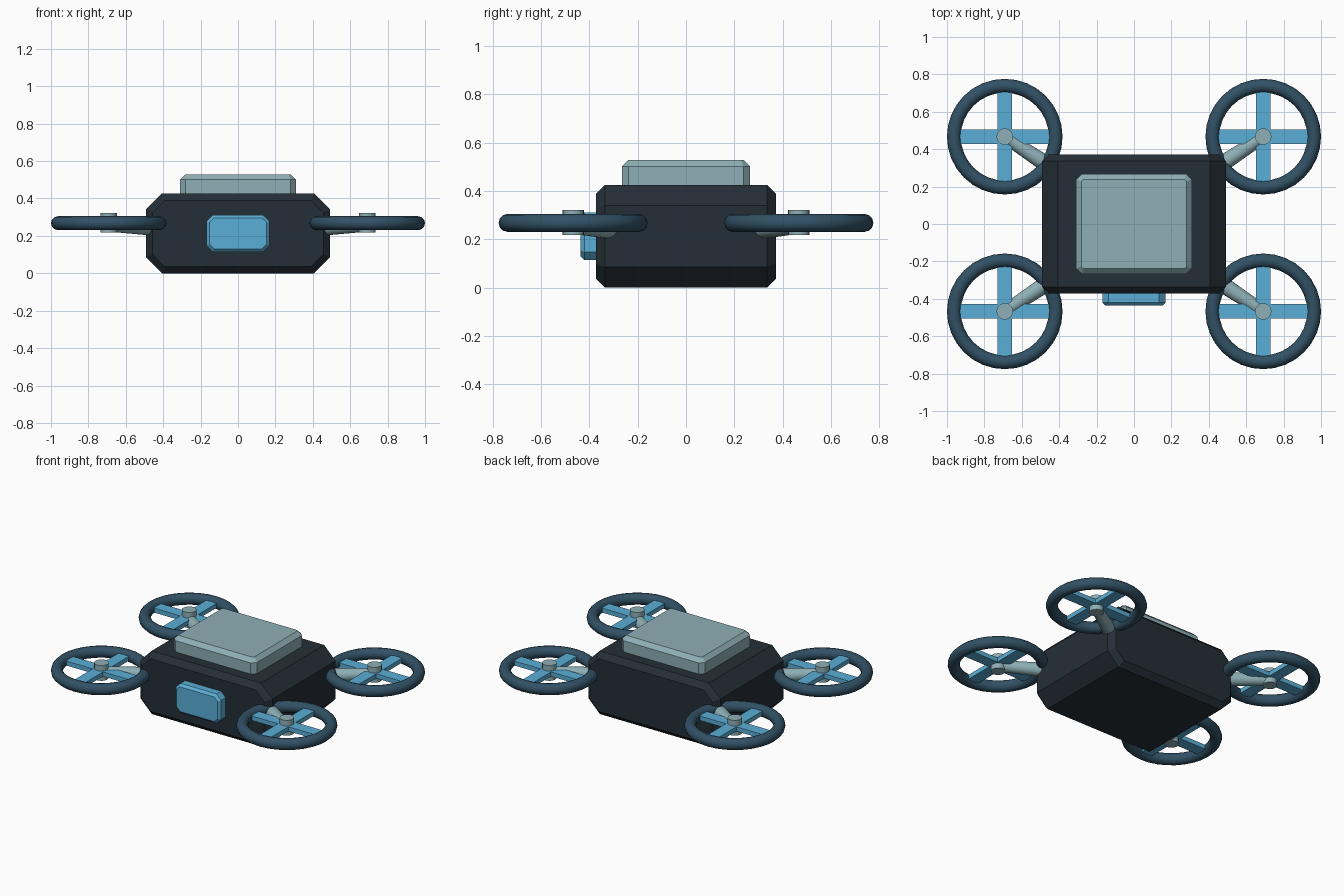
import bpy, bmesh, math
from mathutils import Vector, Matrix

if "Cube" in bpy.data.objects:
    bpy.data.objects.remove(bpy.data.objects["Cube"])


def material(name, rgb):
    m = bpy.data.materials.new(name)
    m.diffuse_color = (*rgb, 1)
    m.use_nodes = True
    m.node_tree.nodes["Principled BSDF"].inputs["Base Color"].default_value = m.diffuse_color
    return m


DARK = material("charcoal", (0.018, 0.028, 0.038))
NAVY = material("slate_blue", (0.031, 0.082, 0.130))
PALE = material("pale_teal", (0.270, 0.430, 0.465))
BLUE = material("sky_blue", (0.102, 0.425, 0.670))


def finish(name, bm, mat, smooth=False):
    bmesh.ops.recalc_face_normals(bm, faces=bm.faces)
    me = bpy.data.meshes.new(name)
    bm.to_mesh(me)
    bm.free()
    me.materials.append(mat)
    ob = bpy.data.objects.new(name, me)
    bpy.context.collection.objects.link(ob)
    if smooth:
        bpy.ops.object.select_all(action='DESELECT')
        ob.select_set(True)
        bpy.context.view_layer.objects.active = ob
        bpy.ops.object.shade_smooth_by_angle(angle=math.radians(50))
    return ob


def octagon(a, b, c):
    return [(a, b - c), (a - c, b), (c - a, b), (-a, b - c),
            (-a, c - b), (c - a, -b), (a - c, -b), (a, c - b)]


def chamfered_block(name, centre, half, axis, corner, edge, mat):
    """Octagon extruded along an axis, with both end rims chamfered."""
    a, b, h = half
    inner = (a - edge, b - edge, corner - edge * (2 - math.sqrt(2)))
    layers = [(-h, inner), (edge - h, (a, b, corner)), (h - edge, (a, b, corner)), (h, inner)]
    bm = bmesh.new()
    rings = []
    for t, o in layers:
        rings.append([bm.verts.new(Vector(centre) + Vector((u, v, t) if axis == 'z' else (u, t, v)))
                      for u, v in octagon(*o)])
    for r0, r1 in zip(rings, rings[1:]):
        for i in range(8):
            j = (i + 1) % 8
            bm.faces.new((r0[i], r0[j], r1[j], r1[i]))
    bm.faces.new(rings[0])
    bm.faces.new(rings[-1])
    return finish(name, bm, mat)


def rod(name, p, q, r0, r1, mat, sides=20):
    p, q = Vector(p), Vector(q)
    d = q - p
    m = Matrix.Translation((p + q) / 2) @ d.to_track_quat('Z', 'Y').to_matrix().to_4x4()
    bm = bmesh.new()
    bmesh.ops.create_cone(bm, cap_ends=True, segments=sides, radius1=r0, radius2=r1,
                          depth=d.length, matrix=m)
    return finish(name, bm, mat, True)


def guard_ring(name, centre, major, minor, mat, n=32, k=12):
    bm = bmesh.new()
    grid = []
    for i in range(n):
        t = 2 * math.pi * i / n
        row = []
        for j in range(k):
            s = 2 * math.pi * j / k
            r = major + minor * math.cos(s)
            row.append(bm.verts.new(Vector(centre) + Vector(
                (r * math.cos(t), r * math.sin(t), minor * math.sin(s)))))
        grid.append(row)
    for i in range(n):
        for j in range(k):
            a, b = grid[i], grid[(i + 1) % n]
            bm.faces.new((a[j], b[j], b[(j + 1) % k], a[(j + 1) % k]))
    return finish(name, bm, mat, True)


def blade(name, centre, size, mat):
    bm = bmesh.new()
    bmesh.ops.create_cube(bm, size=1, matrix=Matrix.Translation(centre) @ Matrix.Diagonal((*size, 1)))
    return finish(name, bm, mat)


# Fuselage, top cover and front camera pod
chamfered_block("body", (0, 0, 0.213), (0.492, 0.213, 0.372), 'y', 0.085, 0.036, DARK)
chamfered_block("top_cover", (0, 0, 0.43), (0.309, 0.266, 0.098), 'z', 0.028, 0.027, PALE)
chamfered_block("camera_pod", (0, -0.37, 0.213), (0.169, 0.099, 0.066), 'y', 0.034, 0.016, BLUE)

# Four rotor units, one per corner
for sx, side in ((-1, "left"), (1, "right")):
    for sy, end in ((-1, "front"), (1, "back")):
        tag = f"{end}_{side}"
        x, y, z = 0.691 * sx, 0.467 * sy, 0.268
        rod("arm_" + tag, (0.40 * sx, 0.275 * sy, 0.243), (x, y, 0.258), 0.047, 0.035, PALE)
        guard_ring("guard_" + tag, (x, y, z), 0.272, 0.037, NAVY)
        blade("blade_across_" + tag, (x, y, z), (0.48, 0.078, 0.03), BLUE)
        blade("blade_along_" + tag, (x, y, z), (0.078, 0.48, 0.03), BLUE)
        rod("hub_" + tag, (x, y, 0.218), (x, y, 0.321), 0.044, 0.044, PALE)
